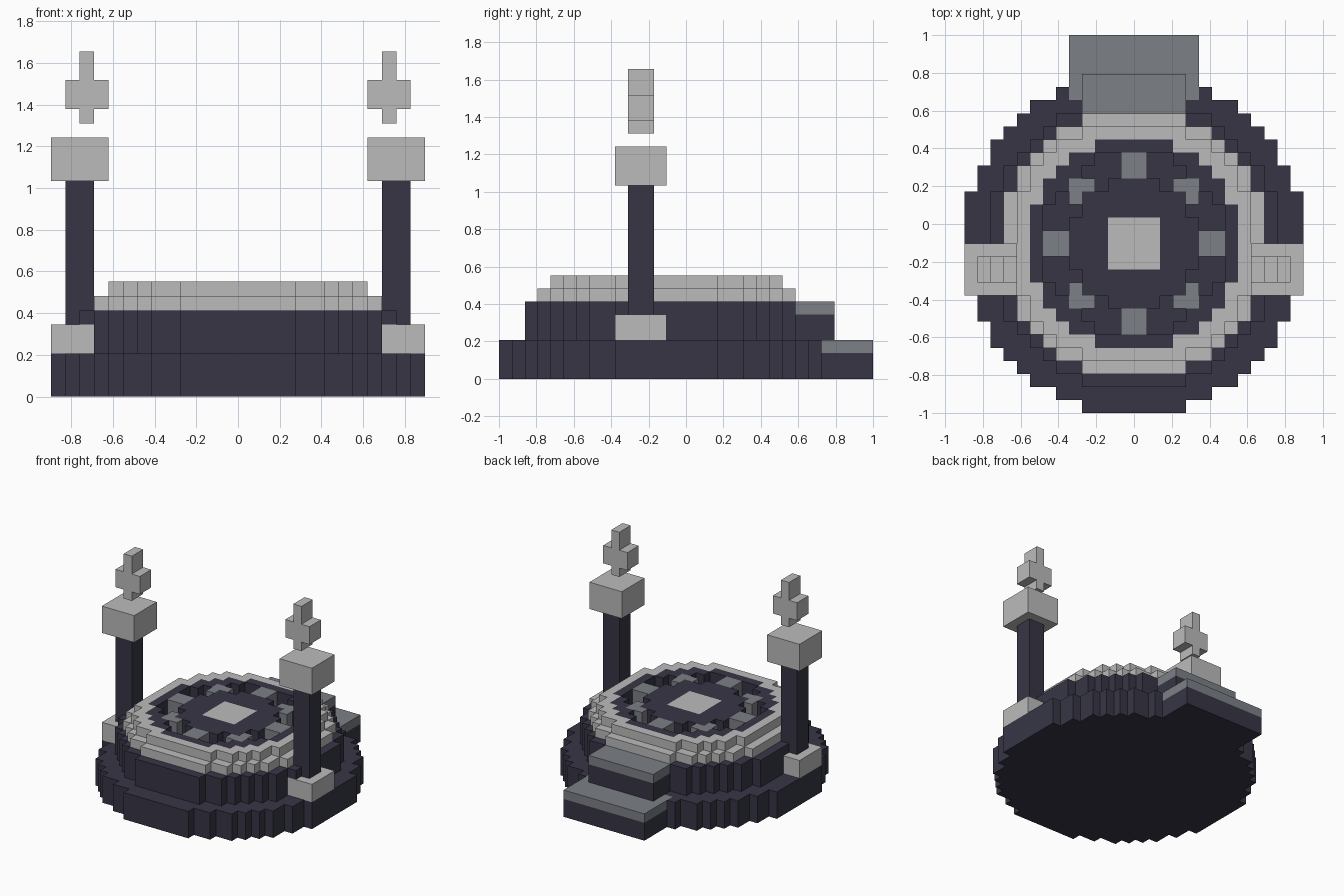
import bpy
import bmesh
from mathutils import Vector

cube = bpy.data.objects.get("Cube")
if cube:
    bpy.data.objects.remove(cube, do_unlink=True)

U = 2 / 29            # side of one block
ORIGIN = Vector((0, -1.5 * U, 0))


def material(name, color):
    m = bpy.data.materials.new(name)
    m.use_nodes = True
    m.diffuse_color = (*color, 1)
    m.node_tree.nodes["Principled BSDF"].inputs["Base Color"].default_value = (*color, 1)
    return m


MATS = {
    "dark": material("dark slate", (0.038, 0.036, 0.060)),
    "grey": material("mid grey", (0.200, 0.214, 0.238)),
    "light": material("light grey", (0.500, 0.500, 0.500)),
}
cells = {}            # block position -> (part, colour); later parts replace earlier ones


def box(part, color, xs, ys, zs):
    for x in range(*xs):
        for y in range(*ys):
            for z in range(*zs):
                cells[x, y, z] = (part, color)


def disc(part, color, outer, zs, inner=0):
    for x in range(-14, 14):
        for y in range(-14, 14):
            if inner ** 2 <= (x + .5) ** 2 + (y + .5) ** 2 < outer ** 2:
                for z in range(*zs):
                    cells[x, y, z] = (part, color)


def carve(outer, inner, zs):
    for x, y, z in list(cells):
        if inner ** 2 <= (x + .5) ** 2 + (y + .5) ** 2 < outer ** 2 and z in range(*zs):
            del cells[x, y, z]


# Round tiers
disc("base_tier", "dark", 13.05, (0, 3))
disc("middle_tier", "dark", 11.1, (3, 6))
disc("lower_rim", "light", 10.2, (6, 7), 8)
disc("upper_rim", "light", 9.35, (7, 8), 8)

# Inner platform with a ring channel
disc("inner_platform", "dark", 8, (6, 8))
carve(7, 5, (6, 8))
box("centre_plate", "light", (-2, 2), (-2, 2), (7, 8))

# Eight stones across the channel, the diagonal ones rounded by the platform edge
for a in (-1, 0, 1):
    for b in (-1, 0, 1):
        if a or b:
            reach = 4 if a and b else 6
            cx, cy = a * reach, b * reach
            for x in (cx - 1, cx):
                for y in (cy - 1, cy):
                    if (x + .5) ** 2 + (y + .5) ** 2 >= 25:
                        box("channel_stones", "grey", (x, x + 1), (y, y + 1), (6, 8))

# Back steps
box("lower_step", "dark", (-5, 5), (11, 16), (0, 2))
box("lower_step", "grey", (-5, 5), (11, 16), (2, 3))
box("upper_step", "dark", (-4, 4), (10, 13), (3, 5))
box("upper_step", "grey", (-4, 4), (10, 13), (5, 6))

# Pillars with floating finials, mirrored left and right
for side, s in (("left", 1), ("right", -1)):
    def span(a, b):
        return (a, b) if s > 0 else (-b, -a)
    box(side + "_pillar_foot", "light", span(9, 13), (-4, 0), (3, 5))
    box(side + "_pillar", "dark", span(10, 12), (-3, -1), (5, 15))
    box(side + "_pillar_cap", "light", span(9, 13), (-4, 0), (15, 18))
    box(side + "_finial", "light", span(10, 11), (-3, -1), (19, 24))
    box(side + "_finial", "light", span(9, 12), (-3, -1), (20, 22))


# Build one object per part from its exposed block faces
def build(part):
    mesh = bpy.data.meshes.new(part)
    colors = list(MATS)
    for c in colors:
        mesh.materials.append(MATS[c])
    bm = bmesh.new()
    verts = {}
    for cell, (owner, color) in cells.items():
        if owner != part:
            continue
        for axis in range(3):
            for d in (0, 1):
                near = list(cell)
                near[axis] += 2 * d - 1
                if tuple(near) in cells:
                    continue
                ring = []
                for p, q in ((0, 0), (1, 0), (1, 1), (0, 1)):
                    k = list(cell)
                    k[axis] += d
                    k[(axis + 1) % 3] += p
                    k[(axis + 2) % 3] += q
                    k = tuple(k)
                    if k not in verts:
                        verts[k] = bm.verts.new(Vector(k) * U + ORIGIN)
                    ring.append(verts[k])
                face = bm.faces.new(ring if d else ring[::-1])
                face.material_index = colors.index(color)
    bm.to_mesh(mesh)
    bm.free()
    bpy.context.collection.objects.link(bpy.data.objects.new(part, mesh))


for part in sorted({owner for owner, _ in cells.values()}):
    build(part)
